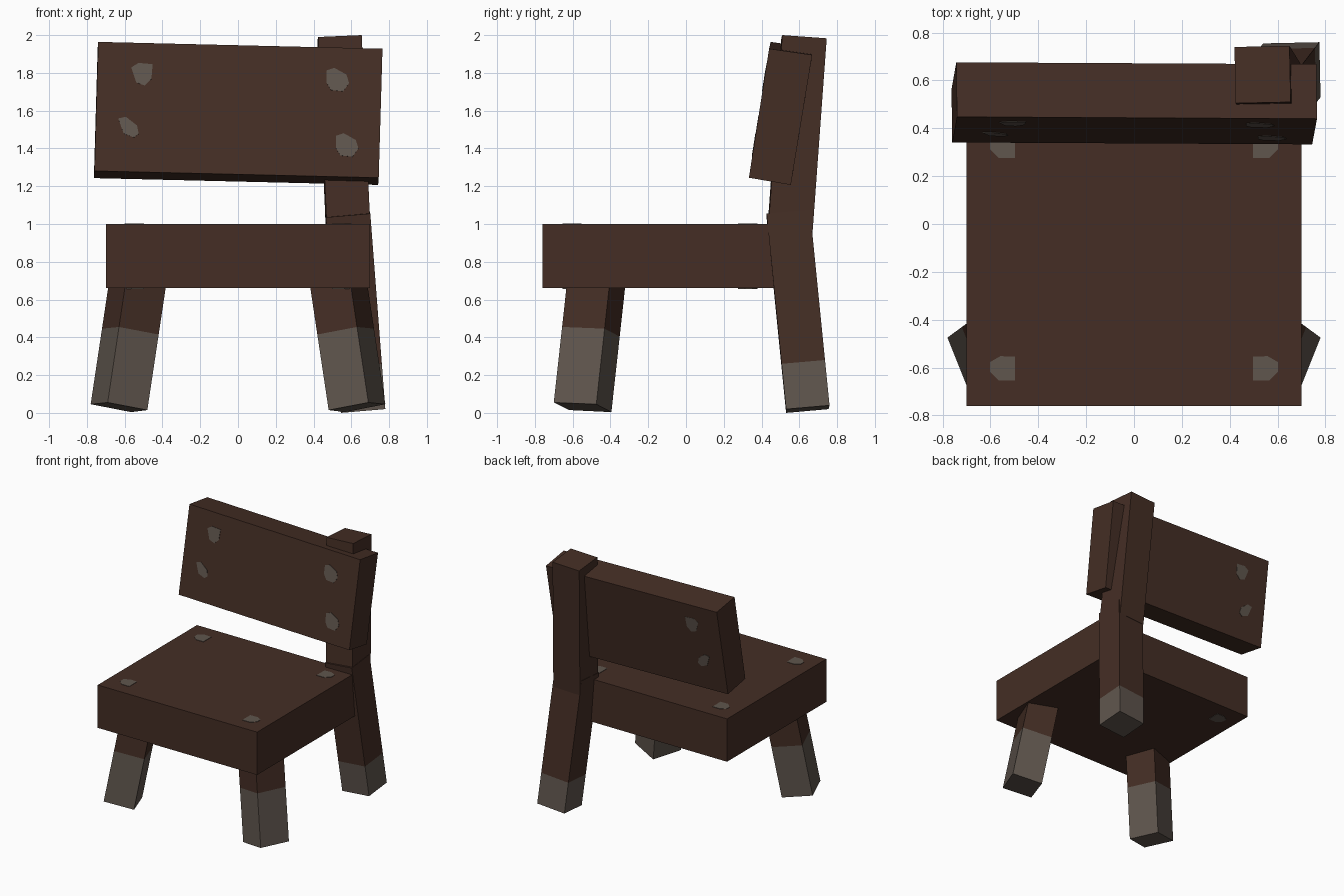
import bpy, bmesh
from mathutils import Vector, Matrix

cube = bpy.data.objects.get("Cube")
if cube:
    bpy.data.objects.remove(cube, do_unlink=True)


def material(name, color):
    m = bpy.data.materials.new(name)
    m.use_nodes = True
    m.diffuse_color = color
    m.node_tree.nodes["Principled BSDF"].inputs["Base Color"].default_value = color
    return m


WOOD = material("dark_wood", (0.058, 0.027, 0.018, 1))
GREY = material("grey_metal", (0.115, 0.092, 0.075, 1))


def loft(name, rings, mats):
    """Closed solid through equal rings; mats gives one material per band."""
    bm = bmesh.new()
    slots = list(dict.fromkeys(mats))
    loops = [[bm.verts.new(p) for p in ring] for ring in rings]
    n = len(loops[0])
    for a, b, mat in zip(loops, loops[1:], mats):
        for i in range(n):
            j = (i + 1) % n
            bm.faces.new((a[i], a[j], b[j], b[i])).material_index = slots.index(mat)
    bm.faces.new(loops[0]).material_index = slots.index(mats[0])
    bm.faces.new(loops[-1]).material_index = slots.index(mats[-1])
    bmesh.ops.recalc_face_normals(bm, faces=bm.faces)
    mesh = bpy.data.meshes.new(name)
    bm.to_mesh(mesh)
    bm.free()
    for m in slots:
        mesh.materials.append(m)
    obj = bpy.data.objects.new(name, mesh)
    bpy.context.collection.objects.link(obj)
    return obj


def sweep(name, base, axis, stops, mats):
    """Push a base ring along an axis, stopping at the given distances."""
    axis = Vector(axis)
    return loft(name, [[Vector(p) + axis * t for p in base] for t in stops], mats)


def nail(name, frame, u, v, outline, depth, flip=1):
    """Thin irregular nail heads on both faces of a plank."""
    for side, w in (("front", 0), ("back", -depth)):
        rings = [[frame @ Vector((u + flip * x, v + y, w + h)) for x, y in outline]
                 for h in (-0.003, 0.003)]
        loft(f"{name}_{side}", rings, [GREY])


# Seat
X, FRONT, BACK, LOW, HIGH = 0.70, -0.76, 0.485, 0.66, 1.0
sweep("seat", [(-X, FRONT, LOW), (X, FRONT, LOW), (X, BACK, LOW), (-X, BACK, LOW)],
      (0, 0, 1), (0, HIGH - LOW), [WOOD])

# Splayed front legs with grey feet
for s, side in ((1, "left"), (-1, "right")):
    foot = [(s * 0.78, -0.475, 0.046), (s * 0.69, -0.70, 0.055),
            (s * 0.48, -0.62, 0.015), (s * 0.565, -0.395, 0.004)]
    sweep(f"front_leg_{side}", foot, (-s * 0.15, 0.11, 1), (0, 0.40, 0.75), [GREY, WOOD])

# Single back leg, and the post that leans back from it
sweep("back_leg", [(0.545, 0.53, 0), (0.78, 0.53, 0.02), (0.775, 0.76, 0.04), (0.54, 0.755, 0.02)],
      (-0.077, -0.1, 1), (0, 0.24, 1.035), [GREY, WOOD])
sweep("back_post", [(0.425, 0.505, 1.99), (0.655, 0.51, 2.0), (0.65, 0.745, 1.983), (0.42, 0.74, 1.973)],
      (0.045, -0.073, -1), (0, 1.03), [WOOD])

# Crooked backrest board
sweep("backrest", [(0.745, 0.333, 1.245), (0.742, 0.555, 1.207), (0.762, 0.668, 1.895), (0.765, 0.44, 1.928)],
      (-1.505, 0.008, 0.036), (0, 1), [WOOD])

# Nail outlines
SQUARE = [(-.055, .025), (-.012, .05), (.05, .048), (.05, -.052), (-.018, -.052), (-.055, -.015)]
TAPER = [(-.058, .035), (-.02, .06), (.055, .055), (.05, -.025), (.015, -.06), (-.03, -.045)]
SLANT = [(-.055, .045), (-.015, .055), (.045, .01), (.055, -.035), (.03, -.055), (-.025, -.035)]
ROUND = [(-.06, .045), (-.02, .06), (.045, .025), (.06, -.02), (.03, -.065), (-.035, -.06), (-.06, -.02)]

# Seat nails
seat_frame = Matrix.Translation((0, (FRONT + BACK) / 2, HIGH))
for s in (1, -1):
    for v in (0.465, -0.465):
        nail("seat_nail", seat_frame, s * 0.547, v, SQUARE, HIGH - LOW, -s)

# Backrest nails, set in the plane of the board
u_dir = Vector((1, -0.005, -0.024)).normalized()
v_dir = Vector((0.02, 0.107, 0.683))
v_dir = (v_dir - u_dir * v_dir.dot(u_dir)).normalized()
board = Matrix((u_dir, v_dir, u_dir.cross(v_dir))).transposed().to_4x4()
board.translation = (0.0025, 0.3905, 1.6045)
for u, v, outline in ((-0.515, 0.178, TAPER), (0.522, 0.177, ROUND),
                      (-0.58, -0.107, SLANT), (0.58, -0.172, ROUND)):
    nail("backrest_nail", board, u, v, outline, 0.228)
